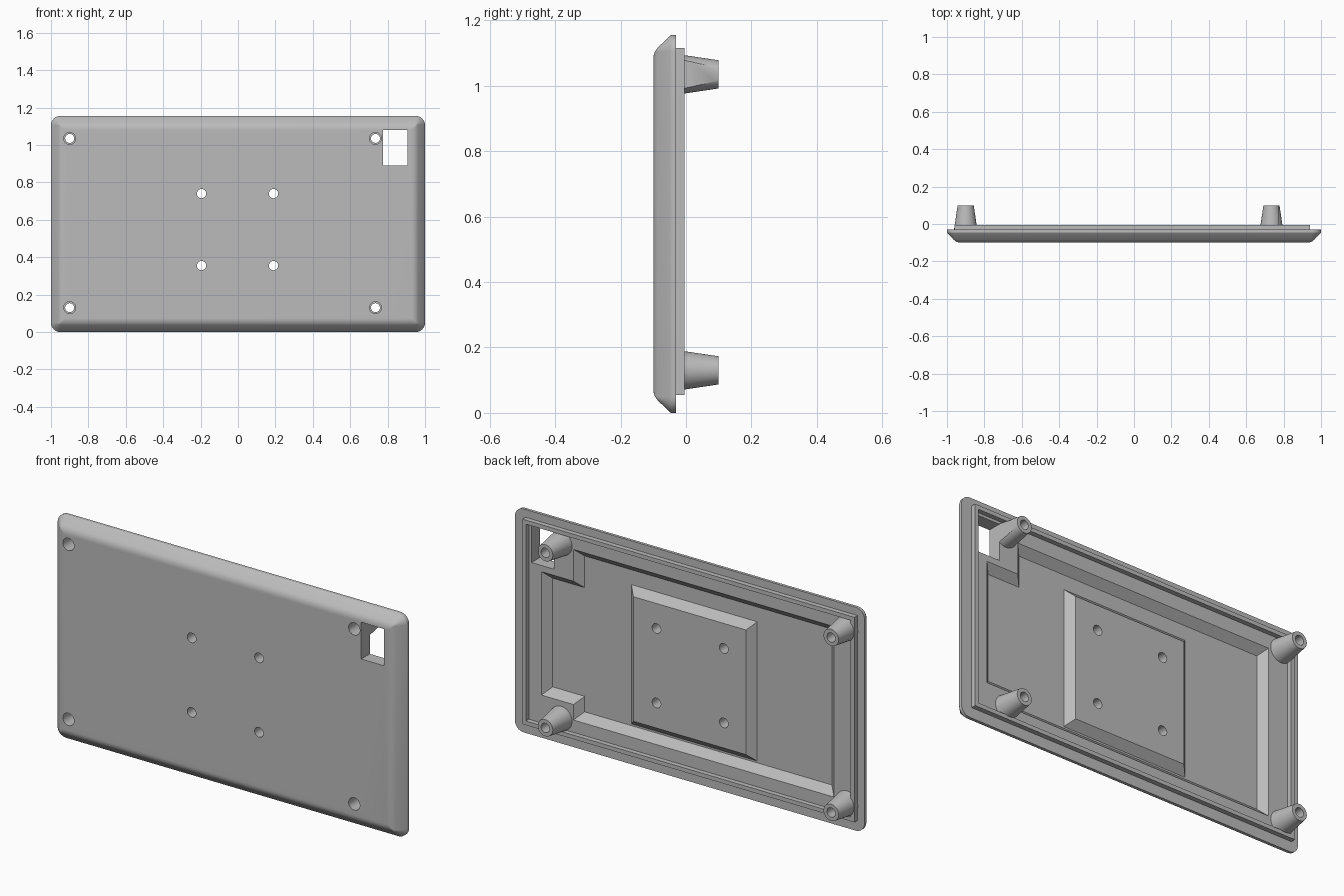
import bpy, bmesh, math

cube = bpy.data.objects.get("Cube")
if cube:
    bpy.data.objects.remove(cube, do_unlink=True)

grey = bpy.data.materials.new("grey_plastic")
grey.use_nodes = True
colour = (0.5, 0.5, 0.5, 1)
grey.diffuse_color = colour
grey.node_tree.nodes["Principled BSDF"].inputs["Base Color"].default_value = colour

FRONT, FLOOR, SHELF, LIP, TIP = -0.1, -0.068, -0.03, -0.005, 0.1
TALL = 1.155


def loft(name, rings):
    """Solid through rings given as (y, [(x, z), ...])."""
    bm = bmesh.new()
    loops = [[bm.verts.new((x, y, z)) for x, z in pts] for y, pts in rings]
    for a, b in zip(loops, loops[1:]):
        for i in range(len(a)):
            j = (i + 1) % len(a)
            bm.faces.new((a[i], a[j], b[j], b[i]))
    bm.faces.new(loops[0])
    bm.faces.new(loops[-1])
    bmesh.ops.recalc_face_normals(bm, faces=bm.faces)
    mesh = bpy.data.meshes.new(name)
    bm.to_mesh(mesh)
    bm.free()
    mesh.materials.append(grey)
    ob = bpy.data.objects.new(name, mesh)
    bpy.context.collection.objects.link(ob)
    return ob


def circle(x, z, r, n=40):
    return [(x + r * math.cos(2 * math.pi * i / n), z + r * math.sin(2 * math.pi * i / n))
            for i in range(n)]


def rect(x0, x1, z0, z1):
    return [(x0, z0), (x1, z0), (x1, z1), (x0, z1)]


def rounded(inset, n=8):
    """Outer outline, moved inwards."""
    r = max(0.05 - inset, 0.006)
    w, h = 1 - inset - r, TALL / 2 - inset - r
    pts = []
    for q, (sx, sz) in enumerate(((1, 1), (-1, 1), (-1, -1), (1, -1))):
        for i in range(n + 1):
            a = math.pi / 2 * (q + i / n)
            pts.append((sx * w + r * math.cos(a), TALL / 2 + sz * h + r * math.sin(a)))
    return pts


def cavity(s):
    """Pocket outline with two corner pads left standing."""
    l, r, b, t = -0.825 + s, 0.848 - s, 0.14 + s, 1.022 - s
    pad, low, high = 0.665 - s, 0.22 + s, 0.858 - s
    return [(l, b), (pad, b), (pad, low), (r, low), (r, high), (pad, high), (pad, t), (l, t)]


def cut(ob, cutters):
    for c in cutters:
        m = ob.modifiers.new("cut", "BOOLEAN")
        m.operation, m.solver, m.object = "DIFFERENCE", "EXACT", c
    bpy.context.view_layer.update()
    done = bpy.data.meshes.new_from_object(
        ob.evaluated_get(bpy.context.evaluated_depsgraph_get()))
    ob.modifiers.clear()
    ob.data = done


# Cutters: pocket, window, screw holes, middle holes
pocket = loft("pocket_cutter", [(FLOOR, cavity(0.038)), (SHELF + 0.01, cavity(-0.01))])
window = loft("window_cutter", [(-0.2, rect(0.775, 0.905, 0.89, 1.08)),
                                (0.2, rect(0.775, 0.905, 0.89, 1.08))])
posts = [(x, z) for x in (-0.9, 0.735) for z in (0.13, 1.035)]
screws = [loft("screw_cutter", [(-0.2, circle(x, z, 0.032)), (0.0, circle(x, z, 0.032)),
                                (0.0, circle(x, z, 0.024)), (0.2, circle(x, z, 0.024))])
          for x, z in posts]
mounts = [loft("mount_cutter", [(-0.2, circle(x, z, 0.025)), (0.2, circle(x, z, 0.025))])
          for x in (-0.195, 0.19) for z in (0.355, 0.74)]

# Cover plate with sloped, rounded front edge
profile = [(SHELF, 0.0), (-0.045, 0.0), (-0.05, 0.003), (-0.085, 0.037)]
for i in range(1, 7):
    a = math.pi / 4 * (1 - i / 6)
    profile.append((FRONT + 0.051 * (1 - math.cos(a)), 0.073 - 0.051 * math.sin(a)))
plate = loft("cover_plate", [(y, rounded(inset)) for y, inset in profile])
cut(plate, [pocket, window] + screws + mounts)

# Raised centre block
block = loft("centre_block", [(FLOOR - 0.005, rect(-0.36, 0.36, 0.1875, 0.9075)),
                              (FLOOR, rect(-0.36, 0.36, 0.1875, 0.9075)),
                              (SHELF, rect(-0.322, 0.322, 0.2255, 0.8695))])
cut(block, mounts)

# Locating lip round the back
lip = loft("locating_lip", [(SHELF - 0.005, rect(-0.96, 0.94, 0.055, 1.115)),
                            (LIP, rect(-0.96, 0.94, 0.055, 1.115))])
inside = loft("lip_cutter", [(-0.2, rect(-0.938, 0.92, 0.076, 1.094)),
                             (0.2, rect(-0.938, 0.92, 0.076, 1.094))])
cut(lip, [inside] + screws)

# Tapered screw posts
parts = [plate, block, lip]
for (x, z), screw in zip(posts, screws):
    post = loft("screw_post", [(SHELF - 0.005, circle(x, z, 0.063)), (TIP, circle(x, z, 0.043))])
    cut(post, [screw, window])
    parts.append(post)

for c in [pocket, window, inside] + screws + mounts:
    bpy.data.objects.remove(c, do_unlink=True)

bpy.ops.object.select_all(action="DESELECT")
for ob in parts:
    ob.select_set(True)
bpy.context.view_layer.objects.active = plate
bpy.ops.object.shade_smooth_by_angle(angle=math.radians(25))
